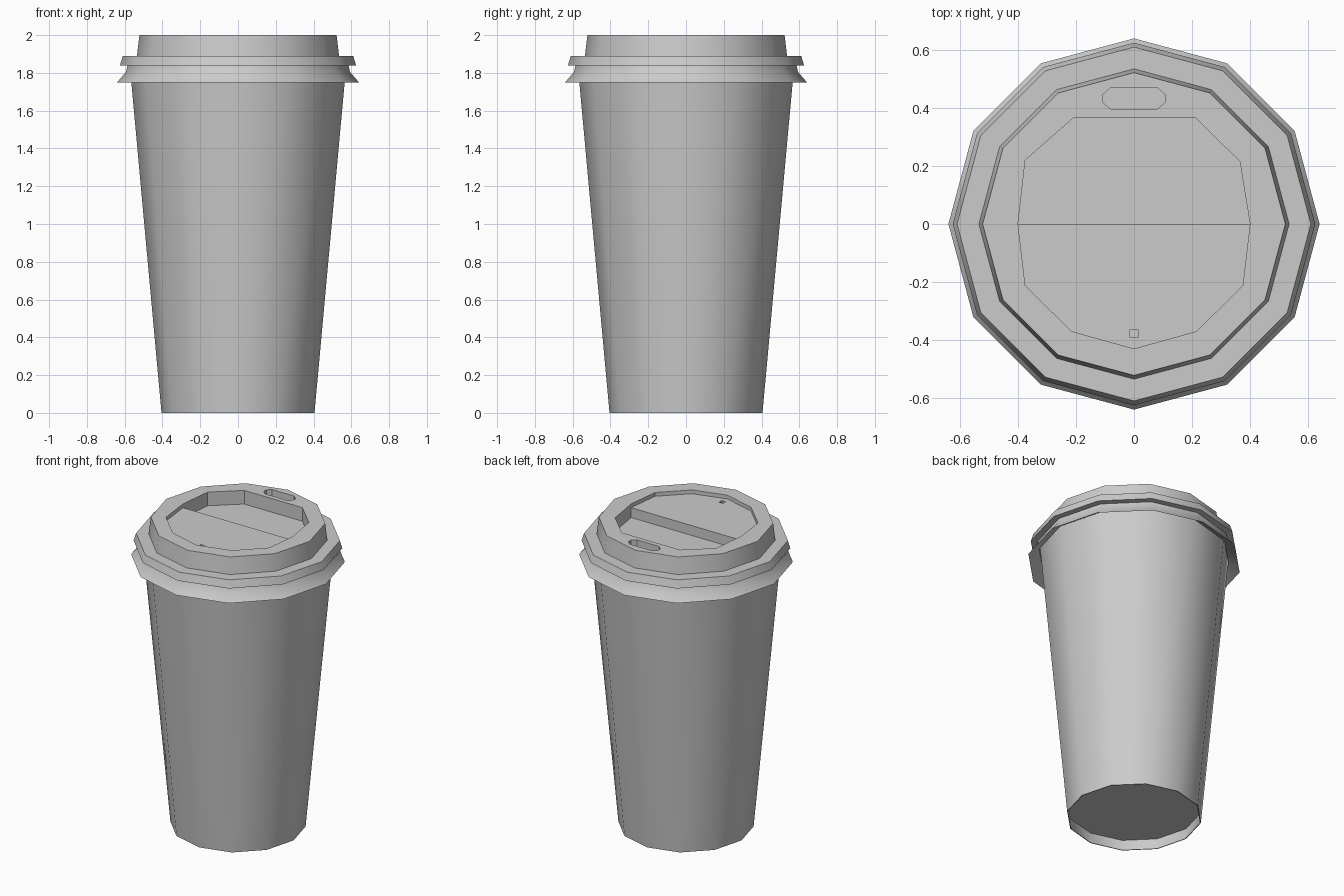
import bpy, bmesh, math

if "Cube" in bpy.data.objects:
    bpy.data.objects.remove(bpy.data.objects["Cube"])

SIDES = 12


def add_object(name, bm):
    bmesh.ops.recalc_face_normals(bm, faces=bm.faces[:])
    mesh = bpy.data.meshes.new(name)
    bm.to_mesh(mesh)
    bm.free()
    ob = bpy.data.objects.new(name, mesh)
    bpy.context.collection.objects.link(ob)
    return ob


def lathe(name, profile):
    """Spin (radius, z) points round the z axis; radius 0 closes with a cap."""
    bm = bmesh.new()
    rings = []
    for r, z in profile:
        rings.append([bm.verts.new((r * math.cos(math.tau * i / SIDES),
                                    r * math.sin(math.tau * i / SIDES), z))
                      for i in range(SIDES)])
    for a, b in zip(rings, rings[1:]):
        for i in range(SIDES):
            j = (i + 1) % SIDES
            bm.faces.new((a[i], a[j], b[j], b[i]))
    return add_object(name, bm), rings


def lathe_capped(name, profile, cap_start=True, cap_end=True):
    ob, _ = lathe(name, profile)
    bm = bmesh.new()
    bm.from_mesh(ob.data)
    bm.verts.ensure_lookup_table()
    n = len(bm.verts)
    if cap_start:
        bm.faces.new([bm.verts[i] for i in range(SIDES)])
    if cap_end:
        bm.faces.new([bm.verts[i] for i in range(n - SIDES, n)])
    bmesh.ops.recalc_face_normals(bm, faces=bm.faces[:])
    bm.to_mesh(ob.data)
    bm.free()
    return ob


def cut(target, outline, floor):
    """Sink a straight-walled pocket with the given outline into the target."""
    bm = bmesh.new()
    low = [bm.verts.new((x, y, floor)) for x, y in outline]
    high = [bm.verts.new((x, y, 2.2)) for x, y in outline]
    bm.faces.new(low)
    bm.faces.new(high)
    for i in range(len(outline)):
        j = (i + 1) % len(outline)
        bm.faces.new((low[i], low[j], high[j], high[i]))
    cutter = add_object("pocket_cutter", bm)
    cutter.hide_render = True
    mod = target.modifiers.new("pocket", 'BOOLEAN')
    mod.operation = 'DIFFERENCE'
    mod.solver = 'EXACT'
    mod.object = cutter
    bpy.context.view_layer.objects.active = target
    bpy.ops.object.modifier_apply(modifier=mod.name)
    bpy.data.objects.remove(cutter)


def smooth(ob):
    bpy.ops.object.select_all(action='DESELECT')
    ob.select_set(True)
    bpy.context.view_layer.objects.active = ob
    bpy.ops.object.shade_smooth_by_angle(angle=math.radians(32))


# Tapered cup with a recessed base
cup = lathe_capped("cup", [(0.405, 0.07), (0.40, 0), (0.405, 0), (0.572, 1.83)],
                   cap_end=False)

# Lid: underside, flared skirt, rim bead, raised crown
lid = lathe_capped("lid", [
    (0.56, 1.85), (0.575, 1.79), (0.64, 1.75), (0.593, 1.805), (0.585, 1.84),
    (0.625, 1.84), (0.61, 1.89), (0.535, 1.89), (0.522, 2.0)])

# Deep back pocket and shallow front pocket, leaving a step across the middle
cut(lid, [(-0.40, 0), (0.40, 0), (0.365, 0.215), (0.213, 0.365),
          (-0.21, 0.365), (-0.375, 0.22)], 1.91)
cut(lid, [(-0.39, 0.03), (-0.40, 0), (-0.375, -0.213), (-0.215, -0.37), (0, -0.43),
          (0.215, -0.37), (0.375, -0.213), (0.40, 0), (0.39, 0.03)], 1.975)

# Drinking slot and small vent hole
cut(lid, [(sx * x, 0.433 + sy * y) for sx, sy, x, y in (
    (-1, -1, 0.107, 0.014), (-1, -1, 0.08, 0.037), (1, -1, 0.08, 0.037),
    (1, -1, 0.107, 0.014), (1, 1, 0.107, 0.014), (1, 1, 0.08, 0.037),
    (-1, 1, 0.08, 0.037), (-1, 1, 0.107, 0.014))], 1.95)
cut(lid, [(-0.014, -0.392), (0.014, -0.392), (0.014, -0.364), (-0.014, -0.364)], 1.94)

for part in (cup, lid):
    smooth(part)
